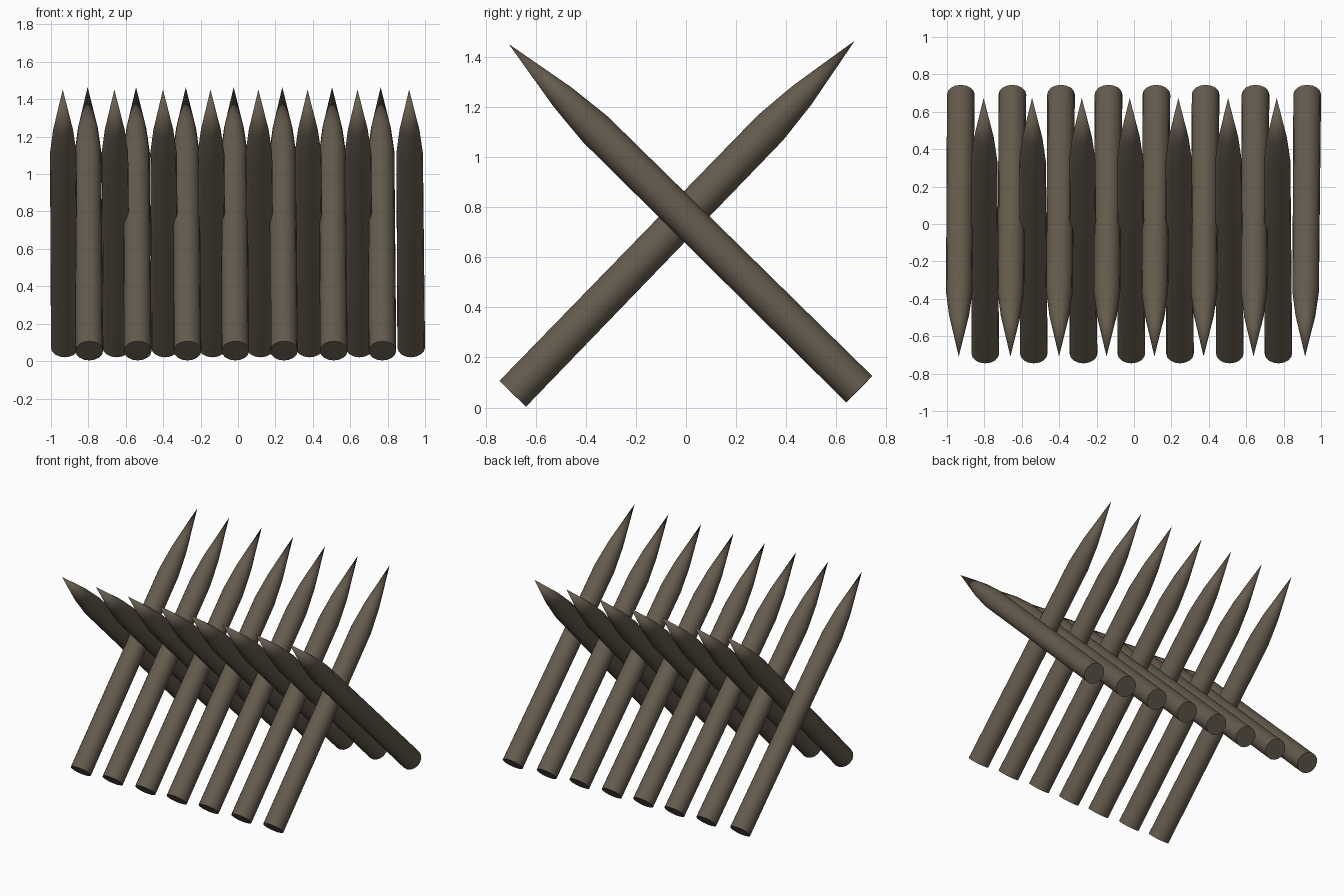
import bpy, bmesh, math
from mathutils import Vector

if "Cube" in bpy.data.objects:
    bpy.data.objects.remove(bpy.data.objects["Cube"])

SIDES = 16
# (distance along the stake, radius): straight pole, then a slightly bulging point
PROFILE = [(0.0, 0.074), (1.48, 0.071), (1.66, 0.053)]

wood = bpy.data.materials.new("dark_wood")
wood.diffuse_color = (0.13, 0.105, 0.075, 1)
wood.use_nodes = True
wood.node_tree.nodes["Principled BSDF"].inputs["Base Color"].default_value = wood.diffuse_color


def stake(name, base, tip):
    """Sharpened round pole running from base centre to tip."""
    base, tip = Vector(base), Vector(tip)
    axis = tip - base
    bm = bmesh.new()
    rings = []
    for d, r in PROFILE:
        rings.append([bm.verts.new((r * math.cos(2 * math.pi * i / SIDES),
                                    r * math.sin(2 * math.pi * i / SIDES), d))
                      for i in range(SIDES)])
    for lower, upper in zip(rings, rings[1:]):
        for i in range(SIDES):
            j = (i + 1) % SIDES
            bm.faces.new((lower[i], lower[j], upper[j], upper[i]))
    point = bm.verts.new((0, 0, axis.length))
    for i in range(SIDES):
        bm.faces.new((rings[-1][i], rings[-1][(i + 1) % SIDES], point))
    bm.faces.new(rings[0][::-1])
    mesh = bpy.data.meshes.new(name)
    bm.to_mesh(mesh)
    bm.free()
    mesh.materials.append(wood)
    ob = bpy.data.objects.new(name, mesh)
    bpy.context.collection.objects.link(ob)
    ob.location = base
    ob.rotation_euler = axis.to_track_quat('Z', 'Y').to_euler()
    bpy.ops.object.select_all(action='DESELECT')
    ob.select_set(True)
    bpy.context.view_layer.objects.active = ob
    bpy.ops.object.shade_smooth_by_angle(angle=math.radians(40))


# Row leaning towards the front
for n, x in enumerate([-0.926, -0.65, -0.39, -0.136, 0.12, 0.383, 0.65, 0.926]):
    stake(f"front_leaning_stake_{n + 1}", (x, 0.692, 0.073), (x - 0.011, -0.708, 1.452))

# Row leaning towards the back, set between the others
for n, x in enumerate([-0.795, -0.536, -0.27, -0.014, 0.246, 0.512, 0.772]):
    stake(f"back_leaning_stake_{n + 1}", (x, -0.692, 0.055), (x - 0.009, 0.674, 1.465))
